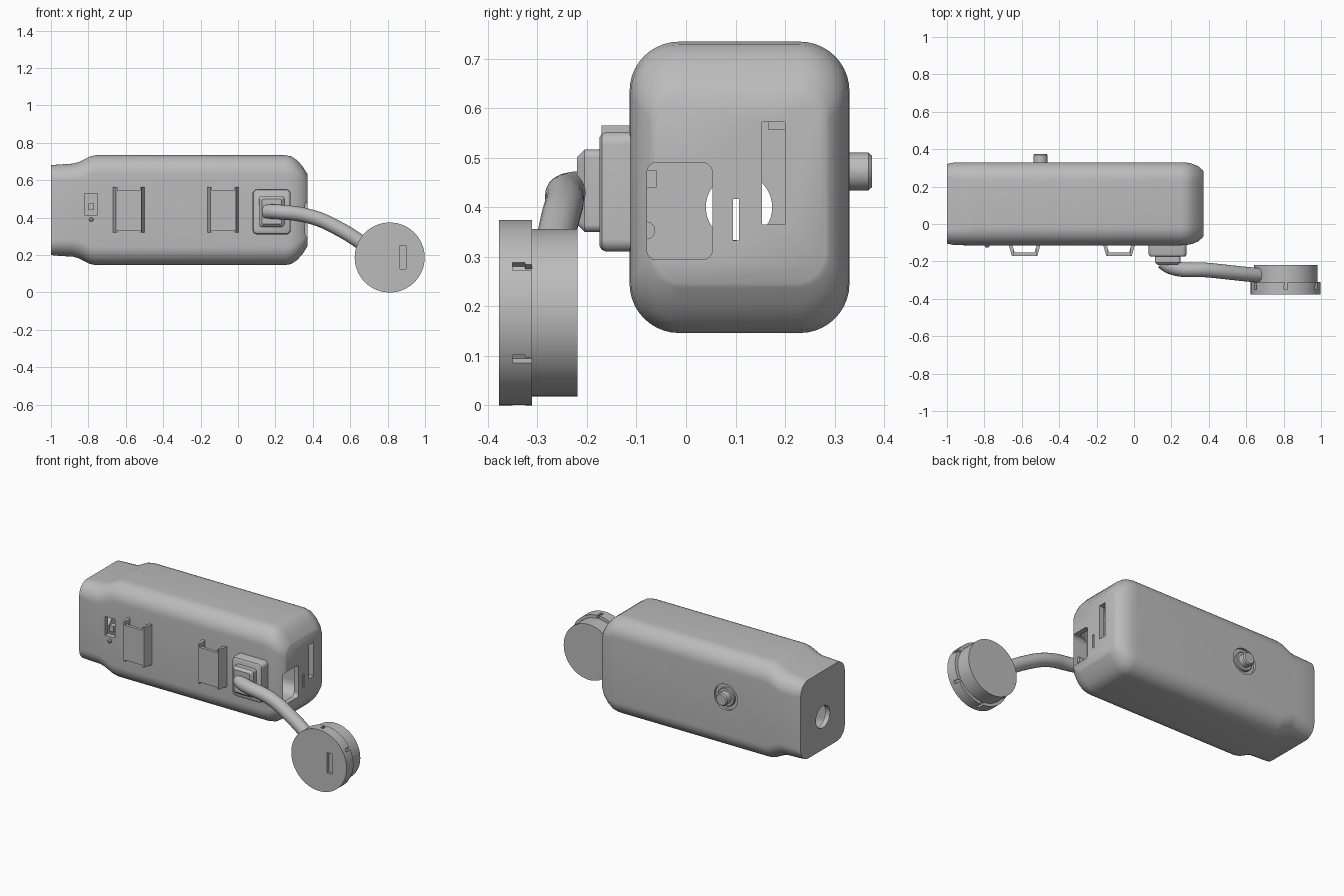
import bpy, bmesh, math
from mathutils import Vector, Matrix

old = bpy.data.objects.get("Cube")
if old:
    bpy.data.objects.remove(old)

grey = bpy.data.materials.new("plain grey")
grey.use_nodes = True
COLOUR = (0.5, 0.5, 0.5, 1)
grey.diffuse_color = COLOUR
grey.node_tree.nodes["Principled BSDF"].inputs["Base Color"].default_value = COLOUR


def finish(name, bm, smooth=True):
    bmesh.ops.recalc_face_normals(bm, faces=bm.faces)
    mesh = bpy.data.meshes.new(name)
    bm.to_mesh(mesh)
    bm.free()
    mesh.materials.append(grey)
    ob = bpy.data.objects.new(name, mesh)
    bpy.context.collection.objects.link(ob)
    if smooth:
        bpy.ops.object.select_all(action='DESELECT')
        ob.select_set(True)
        bpy.context.view_layer.objects.active = ob
        bpy.ops.object.shade_smooth_by_angle(angle=math.radians(35))
    return ob


def rounded_section(hy, hz, r, steps=10):
    pts = []
    for k, (sy, sz) in enumerate(((1, 1), (-1, 1), (-1, -1), (1, -1))):
        for i in range(steps + 1):
            a = math.pi / 2 * (k + i / steps)
            pts.append((sy * (hy - r) + r * math.cos(a), sz * (hz - r) + r * math.sin(a)))
    return pts


def loft(name, stations, cy, cz, axis="x"):
    # Skins rounded rectangles given as (position, half width, half height, radius)
    bm = bmesh.new()
    rings = []
    for pos, hw, hh, r in stations:
        pts = rounded_section(hw, hh, r)
        if axis == "x":
            rings.append([bm.verts.new((pos, cy + a, cz + b)) for a, b in pts])
        else:
            rings.append([bm.verts.new((cy + a, pos, cz + b)) for a, b in pts])
    for ra, rb in zip(rings, rings[1:]):
        n = len(ra)
        for i in range(n):
            bm.faces.new((ra[i], ra[(i + 1) % n], rb[(i + 1) % n], rb[i]))
    bm.faces.new(rings[0])
    bm.faces.new(rings[-1])
    return finish(name, bm)


def box(name, lo, hi, turn=None):
    bm = bmesh.new()
    lo, hi = Vector(lo), Vector(hi)
    bmesh.ops.create_cube(bm, size=1)
    bmesh.ops.scale(bm, vec=hi - lo, verts=bm.verts)
    bmesh.ops.translate(bm, vec=(lo + hi) / 2, verts=bm.verts)
    if turn:
        bmesh.ops.transform(bm, matrix=turn, verts=bm.verts)
    return finish(name, bm, False)


def lathe(name, centre, profile, axis="y", sides=64):
    # Turns a profile of (radius, position along axis) about the given axis
    bm = bmesh.new()
    rings = []
    for r, p in profile:
        ring = []
        for i in range(sides):
            a = 2 * math.pi * i / sides
            u, v = centre[0] + r * math.cos(a), centre[1] + r * math.sin(a)
            ring.append(bm.verts.new((u, p, v) if axis == "y" else (p, u, v)))
        rings.append(ring)
    for ra, rb in zip(rings, rings[1:]):
        for i in range(sides):
            j = (i + 1) % sides
            bm.faces.new((ra[i], ra[j], rb[j], rb[i]))
    bm.faces.new(rings[0])
    bm.faces.new(rings[-1])
    return finish(name, bm)


def cut(target, cutters):
    bpy.context.view_layer.objects.active = target
    for c in cutters:
        mod = target.modifiers.new("cut", 'BOOLEAN')
        mod.operation, mod.solver, mod.object = 'DIFFERENCE', 'EXACT', c
        bpy.ops.object.modifier_apply(modifier=mod.name)
        bpy.data.objects.remove(c)
    bpy.ops.object.select_all(action='DESELECT')
    target.select_set(True)
    bpy.ops.object.shade_smooth_by_angle(angle=math.radians(35))


# Hollow housing with a waisted end and a rounded nose
CY, CZ = 0.108, 0.44
shell = [(-1, 0.213, 0.24, 0.075), (-0.96, 0.221, 0.244, 0.09), (-0.88, 0.222, 0.249, 0.095),
         (-0.85, 0.222, 0.258, 0.1), (-0.79, 0.222, 0.288, 0.1), (-0.76, 0.222, 0.294, 0.1),
         (0.25, 0.222, 0.294, 0.1), (0.285, 0.22, 0.288, 0.1), (0.315, 0.213, 0.268, 0.095),
         (0.345, 0.2, 0.235, 0.08), (0.365, 0.182, 0.203, 0.065), (0.372, 0.172, 0.193, 0.06)]
housing = loft("housing", shell, CY, CZ)
hollow = loft("hollow", [(-0.97, 0.19, 0.215, 0.07), (-0.86, 0.19, 0.222, 0.07),
                         (-0.75, 0.19, 0.262, 0.07), (0.26, 0.19, 0.262, 0.07),
                         (0.34, 0.155, 0.175, 0.05)], CY, CZ)
cut(housing, [
    hollow,
    loft("port", [(0.2, 0.066, 0.098, 0.02), (0.5, 0.066, 0.098, 0.02)], -0.013, 0.392),
    box("card_slot", (0.2, 0.153, 0.365), (0.5, 0.2, 0.572)),
    box("small_slot", (0.2, 0.095, 0.333), (0.5, 0.107, 0.416)),
    lathe("cable_hole", (0.107, 0.4), [(0.067, -1.1), (0.067, -0.9)], "x"),
    box("switch_window", (-0.82, -0.2, 0.415), (-0.75, -0.07, 0.53)),
    lathe("button_well", (-0.5, 0.472), [(0.078, 0.315), (0.078, 0.4)]),
])

# Parts seen inside the openings
box("card_tray", (0.2, 0.165, 0.557), (0.33, 0.2, 0.575))
box("switch_slider", (-0.8, -0.1, 0.44), (-0.77, -0.06, 0.475))
lathe("port_pin", (-0.08, 0.353), [(0.018, 0.25), (0.018, 0.33)], "x", 24)

# Rear button and its collar
lathe("button_collar", (-0.5, 0.472), [(0.056, 0.3), (0.056, 0.326), (0.052, 0.33)])
lathe("button", (-0.5, 0.472), [(0.038, 0.3), (0.038, 0.368), (0.032, 0.375)], sides=40)
# Indicator lamp on the front
lathe("lamp", (-0.785, 0.39), [(0.012, -0.1), (0.012, -0.12), (0.007, -0.125)], sides=24)


# Strap clips: a tapered channel open at top and bottom, with taller cheeks
def strap_clip(name, cx):
    outer = [(-0.085, -0.11), (-0.068, -0.171), (0.068, -0.171), (0.085, -0.11)]
    inner = [(0.066, -0.11), (0.054, -0.152), (-0.054, -0.152), (-0.066, -0.11)]
    bm = bmesh.new()
    face = bm.faces.new([bm.verts.new((cx + x, y, 0.32)) for x, y in outer + inner])
    ext = bmesh.ops.extrude_face_region(bm, geom=[face])
    bmesh.ops.translate(bm, vec=(0, 0, 0.245),
                        verts=[v for v in ext["geom"] if isinstance(v, bmesh.types.BMVert)])
    clip = finish(name, bm, False)
    cut(clip, [box("notch", (cx - 0.06, -0.3, z), (cx + 0.06, 0, z + 0.05))
               for z in (0.545, 0.281)])


strap_clip("left_strap_clip", -0.08)
strap_clip("right_strap_clip", -0.585)

# Stepped mount for the arm
loft("mount_base", [(-0.09, 0.102, 0.121, 0.025), (-0.16, 0.102, 0.121, 0.025),
                    (-0.17, 0.098, 0.117, 0.022), (-0.175, 0.09, 0.109, 0.018)], 0.18, 0.431, "y")
loft("mount_step", [(-0.17, 0.068, 0.083, 0.015), (-0.205, 0.068, 0.083, 0.015),
                    (-0.22, 0.053, 0.068, 0.01)], 0.18, 0.433, "y")

# Curved arm
curve = bpy.data.curves.new("arm", 'CURVE')
curve.dimensions = '3D'
curve.bevel_depth = 0.039
curve.bevel_resolution = 8
curve.resolution_u = 10
curve.use_fill_caps = True
path = [(0.15, -0.2, 0.432), (0.2, -0.231, 0.432), (0.4, -0.247, 0.402),
        (0.55, -0.263, 0.335), (0.7, -0.278, 0.24)]
spline = curve.splines.new('BEZIER')
spline.bezier_points.add(len(path) - 1)
for point, co in zip(spline.bezier_points, path):
    point.co = co
    point.handle_left_type = point.handle_right_type = 'AUTO'
curve.materials.append(grey)
bpy.context.collection.objects.link(bpy.data.objects.new("arm", curve))

# Round end piece: rear drum and front cap with six locking notches
DX, DZ = 0.811, 0.187
lathe("end_drum", (DX, DZ), [(0.169, -0.32), (0.169, -0.219)])
cap = lathe("end_cap", (DX, DZ), [(0.187, -0.377), (0.187, -0.311)], sides=96)
notches = [box("cap_slot", (0.867, -0.4, 0.125), (0.898, -0.36, 0.25))]
for k in range(6):
    turn = Matrix.Translation((DX, 0, DZ)) @ Matrix.Rotation(math.radians(30 + 60 * k), 4, 'Y')
    notches.append(box("notch", (0.17, -0.35, -0.009), (0.22, -0.325, 0.009), turn))
    notches.append(box("notch_mouth", (0.17, -0.33, -0.009), (0.22, -0.3, 0.004), turn))
cut(cap, notches)
